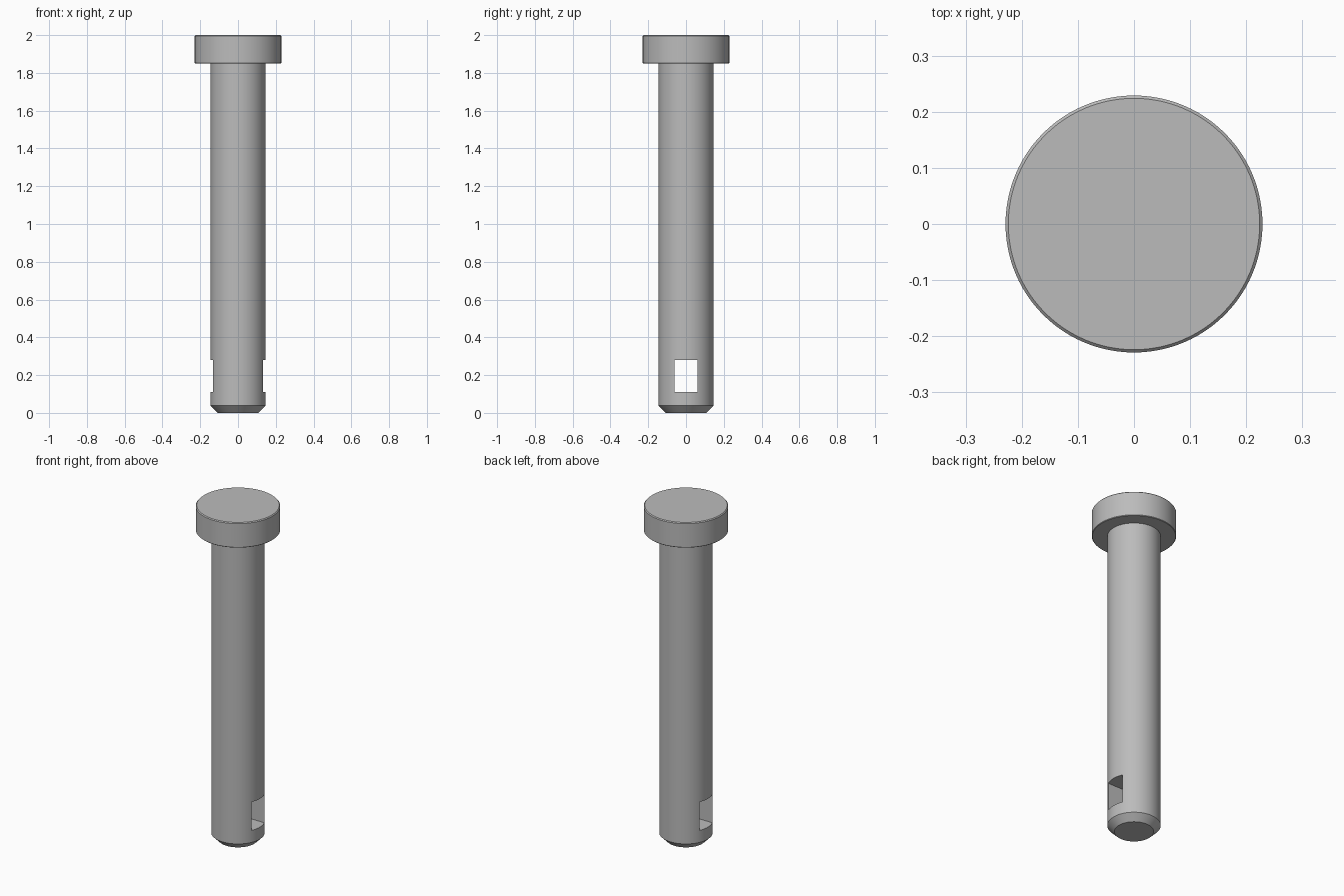
import bpy
import bmesh
import math
from mathutils import Matrix

cube = bpy.data.objects.get("Cube")
if cube:
    bpy.data.objects.remove(cube, do_unlink=True)

steel = bpy.data.materials.new("grey steel")
steel.use_nodes = True
grey = (0.5, 0.5, 0.5, 1)
steel.diffuse_color = grey
steel.node_tree.nodes["Principled BSDF"].inputs["Base Color"].default_value = grey


def add_object(name, bm):
    mesh = bpy.data.meshes.new(name)
    bmesh.ops.recalc_face_normals(bm, faces=bm.faces)
    bm.to_mesh(mesh)
    bm.free()
    mesh.materials.append(steel)
    obj = bpy.data.objects.new(name, mesh)
    bpy.context.collection.objects.link(obj)
    return obj


def lathe(name, profile, sides=96):
    """Closed solid turned around z from (radius, height) pairs."""
    bm = bmesh.new()
    rings = []
    for r, z in profile:
        angles = [2 * math.pi * i / sides for i in range(sides)]
        rings.append([bm.verts.new((r * math.cos(a), r * math.sin(a), z)) for a in angles])
    for low, high in zip(rings, rings[1:]):
        for i in range(sides):
            j = (i + 1) % sides
            bm.faces.new((low[i], low[j], high[j], high[i]))
    bm.faces.new(rings[0])
    bm.faces.new(rings[-1])
    return add_object(name, bm)


# One turned body: chamfered tip, shaft, and head with a softened rim
pin = lathe("clevis_pin", [
    (0.107, 0), (0.145, 0.038), (0.145, 1.85),
    (0.226, 1.85), (0.229, 1.853), (0.229, 1.995), (0.224, 2),
])

# Rectangular slot through the shaft from side to side
bm = bmesh.new()
bmesh.ops.create_cube(bm, size=1, matrix=Matrix.Translation((0, 0, 0.195)) @ Matrix.Diagonal((1, 0.12, 0.17, 1)))
cutter = add_object("slot_cutter", bm)
cutter.hide_render = True

slot = pin.modifiers.new("slot", 'BOOLEAN')
slot.operation = 'DIFFERENCE'
slot.solver = 'EXACT'
slot.object = cutter
bpy.ops.object.select_all(action='DESELECT')
bpy.context.view_layer.objects.active = pin
pin.select_set(True)
bpy.ops.object.modifier_apply(modifier="slot")
bpy.data.objects.remove(cutter, do_unlink=True)

# Smooth round walls with crisp edges
bpy.ops.object.shade_smooth_by_angle(angle=math.radians(30))
